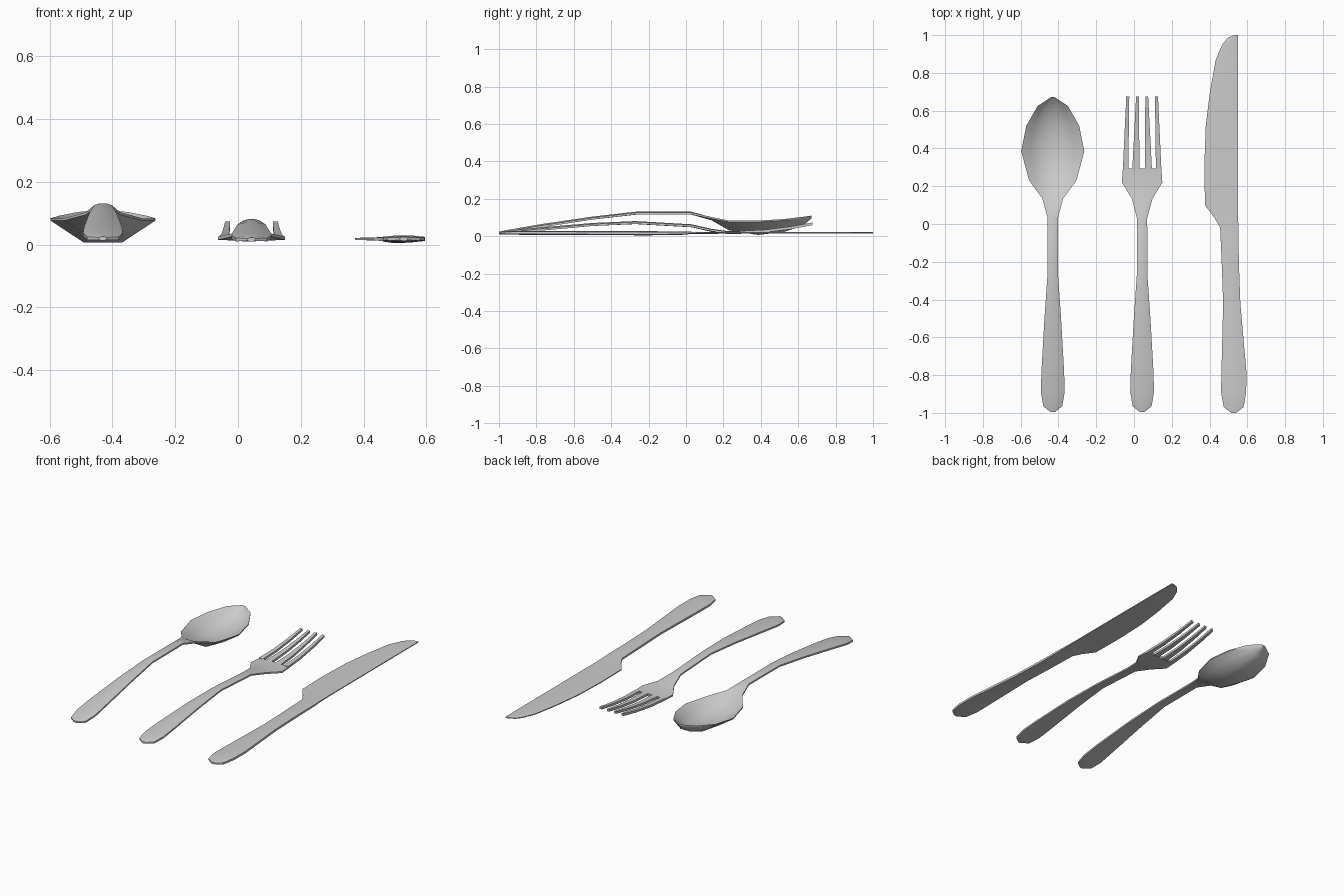
import bpy, bmesh

FR = (-1, -0.7, -0.37, 0.37, 0.7, 1)


def section(y, xl, xr, ztop, depth, thick):
    """Closed cross-section: dished (or crowned) top, parallel underside, thinner rims."""
    c, h = (xl + xr) / 2, (xr - xl) / 2
    top, bot = [], []
    for f in FR:
        s = min(1, (1 - abs(f)) / 0.63)
        zc = ztop - thick / 2 - depth * s
        t = thick * (0.6 + 0.4 * s) / 2
        top.append((c + f * h, y, zc + t))
        bot.append((c + f * h, y, zc - t))
    return top + bot[::-1]


def loft(bm, rings):
    rows = [[bm.verts.new(p) for p in r] for r in rings]
    n = len(rows[0])
    for a, b in zip(rows, rows[1:]):
        for i in range(n):
            j = (i + 1) % n
            bm.faces.new((a[i], a[j], b[j], b[i]))
    bm.faces.new(rows[0])
    bm.faces.new(rows[-1][::-1])


def finish(bm, name):
    bmesh.ops.recalc_face_normals(bm, faces=bm.faces[:])
    me = bpy.data.meshes.new(name)
    bm.to_mesh(me)
    bm.free()
    ob = bpy.data.objects.new(name, me)
    bpy.context.collection.objects.link(ob)
    bpy.ops.object.select_all(action='DESELECT')
    ob.select_set(True)
    bpy.context.view_layer.objects.active = ob
    bpy.ops.object.shade_smooth_by_angle(angle=0.6)


def symmetric(cx, stations):
    return [section(y, cx - w, cx + w, z, d, t) for y, w, z, d, t in stations]


# Spoon: arched handle flowing into a faceted bowl (y, half width, top z, dish depth, thickness)
bm = bmesh.new()
loft(bm, symmetric(-0.43, [
    (-0.995, 0.012, 0.025, 0, 0.012), (-0.965, 0.05, 0.028, -0.004, 0.017),
    (-0.89, 0.063, 0.041, -0.004, 0.018), (-0.78, 0.06, 0.060, -0.004, 0.017),
    (-0.5, 0.044, 0.102, -0.003, 0.016), (-0.27, 0.028, 0.129, -0.002, 0.016),
    (0.03, 0.027, 0.129, -0.002, 0.016), (0.135, 0.055, 0.106, 0.006, 0.014),
    (0.23, 0.125, 0.086, 0.042, 0.012), (0.385, 0.167, 0.086, 0.067, 0.012),
    (0.52, 0.14, 0.094, 0.060, 0.012), (0.625, 0.08, 0.106, 0.038, 0.012),
    (0.672, 0.008, 0.113, 0.004, 0.012)]))
finish(bm, "spoon")

# Fork: handle and flat head
bm = bmesh.new()
fx = 0.043
loft(bm, symmetric(fx, [
    (-0.995, 0.012, 0.022, 0, 0.012), (-0.965, 0.05, 0.024, -0.004, 0.017),
    (-0.89, 0.063, 0.032, -0.004, 0.018), (-0.78, 0.06, 0.043, -0.004, 0.017),
    (-0.5, 0.044, 0.068, -0.003, 0.016), (-0.27, 0.028, 0.079, -0.002, 0.016),
    (0.03, 0.027, 0.062, -0.002, 0.016), (0.135, 0.055, 0.040, 0, 0.016),
    (0.22, 0.107, 0.028, 0, 0.016), (0.295, 0.102, 0.028, 0, 0.016)]))
# Fork: tapering, upswept tines (base edges, tip edges; mirrored)
for b0, b1, t0, t1 in ((0.073, 0.102, 0.068, 0.084), (0.014, 0.052, 0.017, 0.032)):
    for s in (-1, 1):
        rings = []
        for k, z in ((0, 0.028), (0.35, 0.035), (0.7, 0.052), (1, 0.073)):
            y = 0.29 + 0.385 * k
            a = fx + s * (b0 + (t0 - b0) * k)
            b = fx + s * (b1 + (t1 - b1) * k)
            rings.append([(a, y, z), (b, y, z), (b, y, z - 0.014), (a, y, z - 0.014)])
        loft(bm, rings)
finish(bm, "fork")

# Knife: handle then blade (y, left x, right x, top z, thickness)
bm = bmesh.new()
loft(bm, [section(y, l, r, z, 0, t) for y, l, r, z, t in [
    (-1.0, 0.515, 0.54, 0.024, 0.012), (-0.97, 0.475, 0.58, 0.027, 0.018),
    (-0.89, 0.461, 0.594, 0.029, 0.021), (-0.78, 0.463, 0.595, 0.029, 0.022),
    (-0.42, 0.472, 0.563, 0.028, 0.022), (-0.2, 0.464, 0.555, 0.027, 0.022),
    (-0.02, 0.456, 0.553, 0.026, 0.018), (0.03, 0.428, 0.551, 0.024, 0.012),
    (0.10, 0.376, 0.55, 0.023, 0.01), (0.3, 0.372, 0.55, 0.023, 0.009),
    (0.52, 0.38, 0.55, 0.023, 0.009), (0.7, 0.402, 0.55, 0.023, 0.009),
    (0.87, 0.433, 0.55, 0.023, 0.009), (0.95, 0.467, 0.55, 0.022, 0.008),
    (0.985, 0.495, 0.55, 0.022, 0.008), (1.0, 0.53, 0.55, 0.022, 0.008)]])
finish(bm, "knife")
